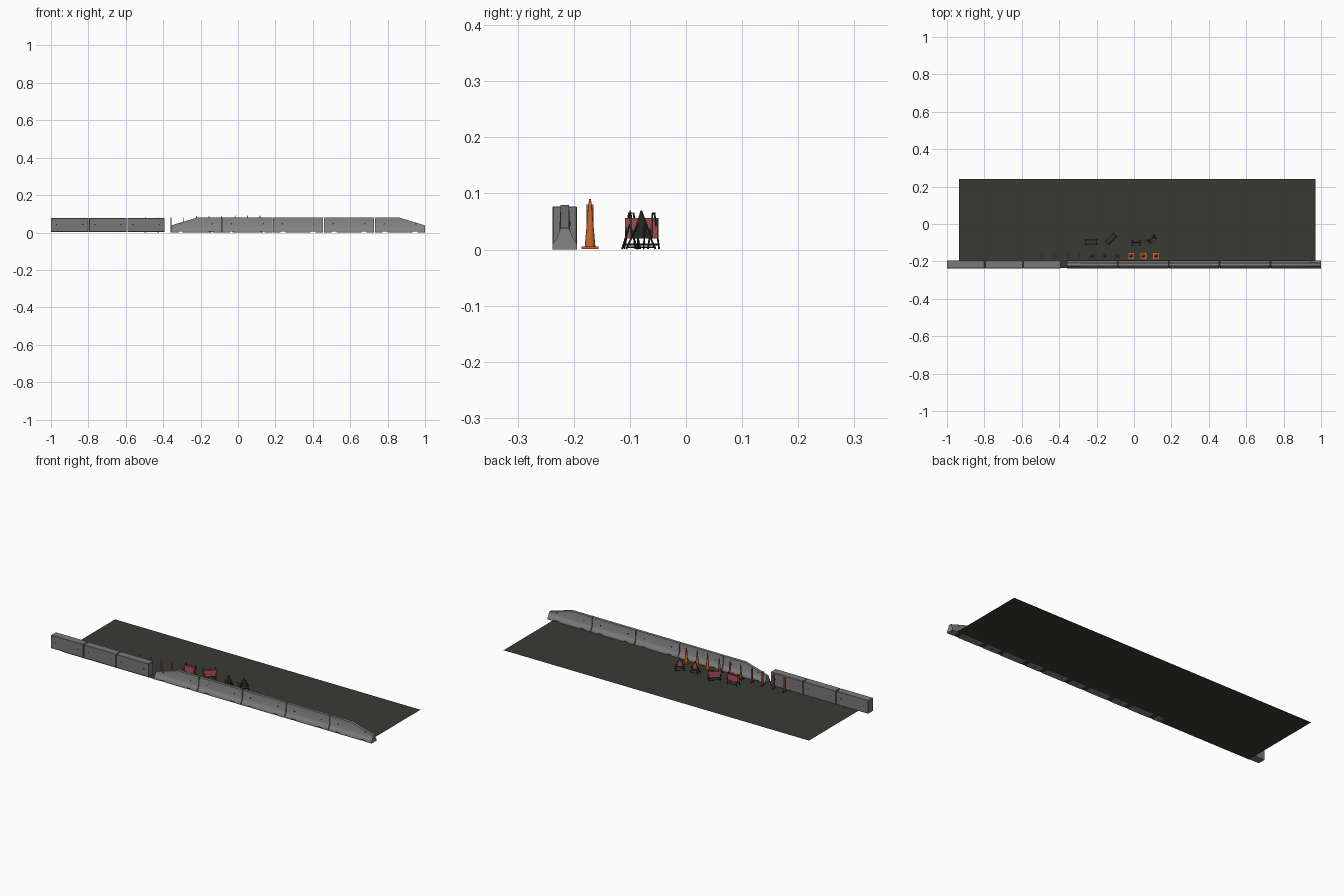
import bpy, bmesh, math
from mathutils import Matrix, Vector

cube = bpy.data.objects.get("Cube")
if cube:
    bpy.data.objects.remove(cube)


def material(name, r, g, b):
    m = bpy.data.materials.new(name)
    m.use_nodes = True
    m.diffuse_color = (r, g, b, 1)
    bsdf = m.node_tree.nodes["Principled BSDF"]
    bsdf.inputs["Base Color"].default_value = (r, g, b, 1)
    bsdf.inputs["Roughness"].default_value = 0.8
    return m


ASPHALT = material("asphalt", 0.042, 0.042, 0.034)
CONCRETE = material("concrete", 0.23, 0.23, 0.23)
BLOCK = material("block concrete", 0.19, 0.19, 0.19)
ORANGE = material("safety orange", 0.6, 0.13, 0.02)
PINK = material("faded red", 0.4, 0.09, 0.1)
DARK = material("dark metal", 0.025, 0.028, 0.022)


def finish(bm, name, mats, smooth=False, matrix=None):
    bmesh.ops.recalc_face_normals(bm, faces=bm.faces)
    me = bpy.data.meshes.new(name)
    bm.to_mesh(me)
    bm.free()
    ob = bpy.data.objects.new(name, me)
    bpy.context.collection.objects.link(ob)
    for m in mats:
        me.materials.append(m)
    if matrix:
        ob.matrix_world = matrix
    if smooth:
        bpy.ops.object.select_all(action="DESELECT")
        ob.select_set(True)
        bpy.context.view_layer.objects.active = ob
        bpy.ops.object.shade_smooth_by_angle(angle=math.radians(35))
    return ob


def box(bm, x0, x1, y0, y1, z0, z1, mat=0):
    mtx = (Matrix.Translation(((x0 + x1) / 2, (y0 + y1) / 2, (z0 + z1) / 2))
           @ Matrix.Diagonal((x1 - x0, y1 - y0, z1 - z0, 1)))
    verts = bmesh.ops.create_cube(bm, size=1, matrix=mtx)["verts"]
    for f in {f for v in verts for f in v.link_faces}:
        f.material_index = mat


def rod(bm, a, b, r0, r1=None, sides=8, mat=0):
    a, b = Vector(a), Vector(b)
    d = b - a
    mtx = Matrix.Translation((a + b) / 2) @ d.to_track_quat("Z", "Y").to_matrix().to_4x4()
    verts = bmesh.ops.create_cone(bm, cap_ends=True, segments=sides, radius1=r0,
                                  radius2=r0 if r1 is None else r1, depth=d.length, matrix=mtx)["verts"]
    for f in {f for v in verts for f in v.link_faces}:
        f.material_index = mat


# Road surface
bm = bmesh.new()
bmesh.ops.create_grid(bm, x_segments=1, y_segments=1, size=0.5,
                      matrix=Matrix.Diagonal((1.905, 0.476, 1, 1)))
finish(bm, "road_surface", [ASPHALT], matrix=Matrix.Translation((0.0175, 0.002, 0.0005)))

YC, HALF = -0.216, 0.0215

# Square barrier blocks with lifting holes
for i in range(3):
    x = -1 + i * 0.204
    bm = bmesh.new()
    box(bm, x, x + 0.2, YC - HALF, YC + HALF, 0.003, 0.077)
    bmesh.ops.bevel(bm, geom=bm.edges[:], offset=0.0012, segments=1, affect="EDGES")
    for hx in (x + 0.03, x + 0.17):
        rod(bm, (hx, YC - HALF - 0.0004, 0.042), (hx, YC + HALF + 0.0004, 0.042), 0.004, mat=1)
    finish(bm, f"barrier_block_{i + 1}", [BLOCK, DARK])


# Sloped safety barriers: the two end pieces ramp down
def sloped_barrier(name, stations):
    bm = bmesh.new()
    rings = []
    for x, top in stations:
        half = [(HALF, 0.006), (HALF, 0.01), (0.014, 0.021), (0.0098, 0.032), (0.0075, top)]
        ring = half + [(-w, z) for w, z in reversed(half)]
        rings.append([bm.verts.new((x, YC + w, z)) for w, z in ring])
    n = len(rings[0])
    for a, b in zip(rings, rings[1:]):
        for k in range(n):
            bm.faces.new((a[k], a[(k + 1) % n], b[(k + 1) % n], b[k]))
    bm.faces.new(rings[0])
    bm.faces.new(rings[-1])
    x0, x1 = stations[0][0], stations[-1][0]
    mid = (x0 + x1) / 2
    # Feet leave two drainage gaps
    for a, b in ((x0, mid - 0.093), (mid - 0.067, mid + 0.067), (mid + 0.093, x1)):
        box(bm, a, b, YC - HALF, YC + HALF, 0, 0.006)
    for hx in (mid - 0.085, mid + 0.085):
        rod(bm, (hx, YC - 0.0098, 0.046), (hx, YC + 0.0098, 0.046), 0.004, mat=1)
    finish(bm, name, [CONCRETE, DARK], smooth=True)


TOP, NOSE = 0.079, 0.038
for i in range(5):
    x0 = -0.357 + i * 0.2722
    x1 = x0 + 0.268
    st = [(x0, TOP), (x1, TOP)]
    if i == 0:
        st = [(x0, NOSE), (x0 + 0.135, TOP), (x1, TOP)]
    if i == 4:
        st = [(x0, TOP), (x1 - 0.135, TOP), (x1, NOSE)]
    sloped_barrier(f"sloped_barrier_{i + 1}", st)

ROW = -0.171

# Traffic cones
for i, x in enumerate((-0.015, 0.05, 0.118)):
    bm = bmesh.new()
    box(bm, -0.0155, 0.0155, -0.0155, 0.0155, 0.001, 0.005)
    rod(bm, (0, 0, 0.005), (0, 0, 0.08), 0.0095, 0.003, 16)
    rod(bm, (0, 0, 0.08), (0, 0, 0.09), 0.003, 0.0015, 16)
    finish(bm, f"traffic_cone_{i + 1}", [ORANGE], True, Matrix.Translation((x, ROW, 0)))

# Marker posts with a foot and a top knob
for i, x in enumerate((-0.222, -0.155, -0.088)):
    bm = bmesh.new()
    box(bm, -0.013, 0.013, -0.013, 0.013, 0.001, 0.005, 1)
    rod(bm, (0, 0, 0.005), (0, 0, 0.075), 0.006, 0.004, 12)
    rod(bm, (0, 0, 0.075), (0, 0, 0.086), 0.002, 0.002, 8)
    finish(bm, f"marker_post_{i + 1}", [ORANGE, DARK], True, Matrix.Translation((x, ROW, 0)))

# Slim upright panels
for i, x in enumerate((-0.495, -0.427, -0.358, -0.293)):
    bm = bmesh.new()
    box(bm, -0.004, 0.004, -0.013, 0.013, 0.001, 0.004, 1)
    box(bm, -0.002, 0.002, -0.006, 0.006, 0.004, 0.08)
    finish(bm, f"upright_panel_{i + 1}", [ORANGE, DARK], matrix=Matrix.Translation((x, ROW, 0)))


def placed(x, y, deg):
    return Matrix.Translation((x, y, 0)) @ Matrix.Rotation(math.radians(deg), 4, "Z")


# Folding barricades: leaning legs, rails and a board on both sides
for i, (x, y, deg) in enumerate(((-0.228, -0.096, 0), (-0.122, -0.079, 45))):
    bm = bmesh.new()
    for s in (-1, 1):
        for lx in (-0.03, 0.03):
            rod(bm, (lx, s * 0.014, 0.001), (lx, s * 0.002, 0.066), 0.0016, sides=6, mat=1)
        rod(bm, (-0.03, s * 0.0125, 0.009), (0.03, s * 0.0125, 0.009), 0.0014, sides=6, mat=1)
        box(bm, -0.034, 0.034, s * 0.007 - 0.0012, s * 0.007 + 0.0012, 0.02, 0.056)
    finish(bm, f"barricade_{i + 1}", [PINK, DARK], matrix=placed(x, y, deg))

# Triangular warning signs on splayed stands, board facing the road
for i, (x, y, deg) in enumerate(((0.012, -0.1, 0), (0.095, -0.08, 40))):
    bm = bmesh.new()
    front = [bm.verts.new(p) for p in ((-0.027, 0.004, 0.02), (0.027, 0.004, 0.02), (0, 0.002, 0.07))]
    face = bm.faces.new(front)
    back = bmesh.ops.extrude_face_region(bm, geom=[face])["geom"]
    bmesh.ops.translate(bm, vec=(0, -0.003, 0), verts=[v for v in back if isinstance(v, bmesh.types.BMVert)])
    # Coloured centre plate
    plate = [bm.verts.new(p) for p in ((-0.018, 0.0045, 0.025), (0.018, 0.0045, 0.025), (0, 0.003, 0.059))]
    bm.faces.new(plate).material_index = 1
    for s in (-1, 1):
        rod(bm, (s * 0.024, 0.013, 0.001), (s * 0.01, 0, 0.045), 0.0016, sides=6)
        rod(bm, (s * 0.024, -0.014, 0.001), (s * 0.01, 0, 0.045), 0.0016, sides=6)
        rod(bm, (-0.024, s * 0.0135, 0.004), (0.024, s * 0.0135, 0.004), 0.0013, sides=6)
    finish(bm, f"warning_sign_{i + 1}", [DARK, PINK], matrix=placed(x, y, deg))
